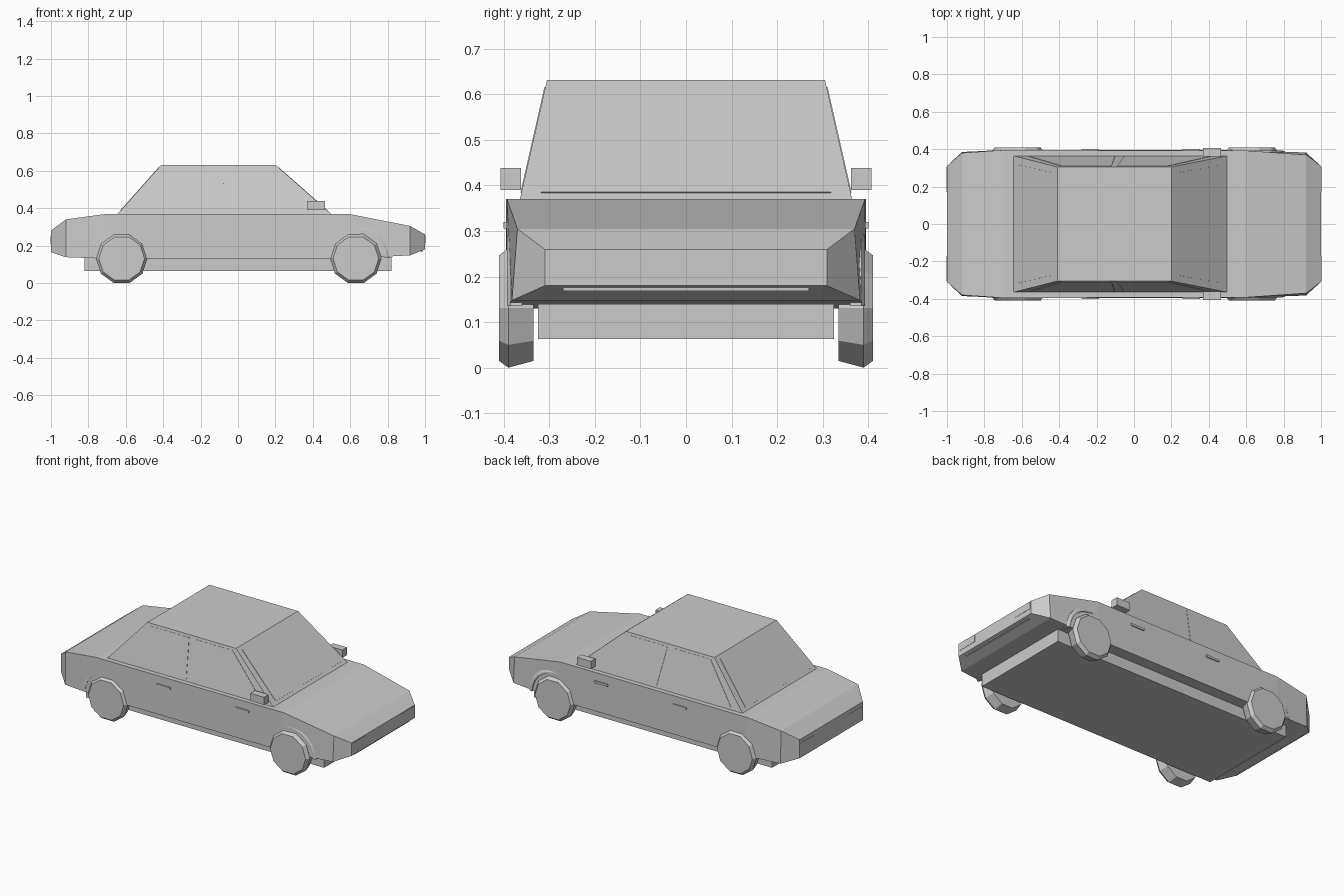
import bpy, math
from mathutils import Vector

if "Cube" in bpy.data.objects:
    bpy.data.objects.remove(bpy.data.objects["Cube"])


def mesh(name, verts, faces):
    me = bpy.data.meshes.new(name)
    me.from_pydata([tuple(v) for v in verts], [], faces)
    me.update()
    ob = bpy.data.objects.new(name, me)
    bpy.context.collection.objects.link(ob)
    return ob


def loft(name, rings):
    """Skin a series of equal-sized closed rings and cap both ends."""
    n = len(rings[0])
    verts = [v for r in rings for v in r]
    faces = [(i * n + j, i * n + (j + 1) % n, (i + 1) * n + (j + 1) % n, (i + 1) * n + j)
             for i in range(len(rings) - 1) for j in range(n)]
    faces += [tuple(reversed(range(n))), tuple(range(len(verts) - n, len(verts)))]
    ob = mesh(name, verts, faces)
    bpy.context.view_layer.objects.active = ob
    bpy.ops.object.mode_set(mode='EDIT')
    bpy.ops.mesh.select_all(action='SELECT')
    bpy.ops.mesh.normals_make_consistent(inside=False)
    bpy.ops.object.mode_set(mode='OBJECT')
    return ob


def box(name, x, y, z):
    return loft(name, [[(a, y[0], z[0]), (a, y[1], z[0]), (a, y[1], z[1]), (a, y[0], z[1])] for a in x])


def panel(name, quad, u, v, lift=0.002):
    """Thin pane on a quad (bottom pair, then top pair), inset by u and v ranges."""
    a, b, c, d = map(Vector, quad)
    n = (b - a).cross(c - a).normalized()
    at = lambda s, t: a.lerp(b, s).lerp(c.lerp(d, s), t)
    base = [at(u[0], v[0]), at(u[1], v[0]), at(u[1], v[1]), at(u[0], v[1])]
    return loft(name, [[p - n * lift for p in base], [p + n * lift for p in base]])


# Body: stations of x, bottom half width, top half width, bottom z, top z
stations = [(-1.0, .31, .31, .165, .28), (-.92, .385, .38, .138, .34),
            (-.70, .395, .395, .13, .37), (.59, .395, .393, .13, .37),
            (.92, .382, .37, .148, .305), (1.0, .31, .31, .18, .26)]
loft("body", [[(x, -wb, zb), (x, wb, zb), (x, wt, zt), (x, -wt, zt)]
              for x, wb, wt, zb, zt in stations])

# Cabin
X0, X1, T0, T1, YB, YT, ZB, ZT = -.645, .50, -.41, .20, .365, .305, .368, .632
loft("cabin", [[(a, -y, z), (b, -y, z), (b, y, z), (a, y, z)]
               for a, b, y, z in ((X0, X1, YB, ZB), (T0, T1, YT, ZT))])

# Windows
panel("windshield", [(X1, -YB, ZB), (X1, YB, ZB), (T1, -YT, ZT), (T1, YT, ZT)], (.06, .94), (.06, .94))
panel("rear_window", [(X0, -YB, ZB), (X0, YB, ZB), (T0, -YT, ZT), (T0, YT, ZT)], (.06, .94), (.06, .94))
for s, side in ((-1, "right"), (1, "left")):
    quad = [(X0, s * YB, ZB), (X1, s * YB, ZB), (T0, s * YT, ZT), (T1, s * YT, ZT)]
    panel("rear_side_window_" + side, quad, (.06, .475), (.06, .94))
    panel("front_side_window_" + side, quad, (.52, .94), (.06, .94))

# Underbody
box("underbody", (-.82, .82), (-.325, .325), (.063, .14))

for s, side in ((-1, "right"), (1, "left")):
    span = lambda a, b: (min(s * a, s * b), max(s * a, s * b))
    for cx, end in ((-.622, "rear"), (.63, "front")):
        # Ten-sided wheel with chamfered tread
        rings = [[(cx + r * math.cos(k * math.tau / 10), s * y, .131 + r * math.sin(k * math.tau / 10))
                  for k in range(10)] for y, r in ((.335, .122), (.39, .1375), (.41, .122))]
        loft(f"{end}_wheel_{side}", rings)

        # Wheel arch trim
        arch = []
        for k in range(13):
            t = math.pi * k / 12
            arch.append([(cx + .01 * (1 if cx > 0 else -1) + r * math.cos(t), s * y, .135 + r * math.sin(t))
                         for y, r in ((.36, .145), (.393, .145), (.393, .155), (.385, .168), (.36, .168))])
        loft(f"{end}_wheel_arch_{side}", arch)

    # Mirrors, door handles and lamps
    box("mirror_" + side, (.37, .465), span(.362, .407), (.39, .438))
    for hx, door in ((-.28, "rear"), (.26, "front")):
        box(f"{door}_door_handle_{side}", (hx, hx + .092), span(.385, .4), (.306, .32))
    box("headlight_" + side, (.96, 1.0015), span(.172, .304), (.213, .255))
    box("tail_light_" + side, (-1.0015, -.96), span(.172, .304), (.205, .255))

# Bumper strips
box("front_bumper_strip", (.93, .99), (-.27, .27), (.169, .178))
box("rear_bumper_strip", (-.985, -.93), (-.27, .27), (.158, .168))
